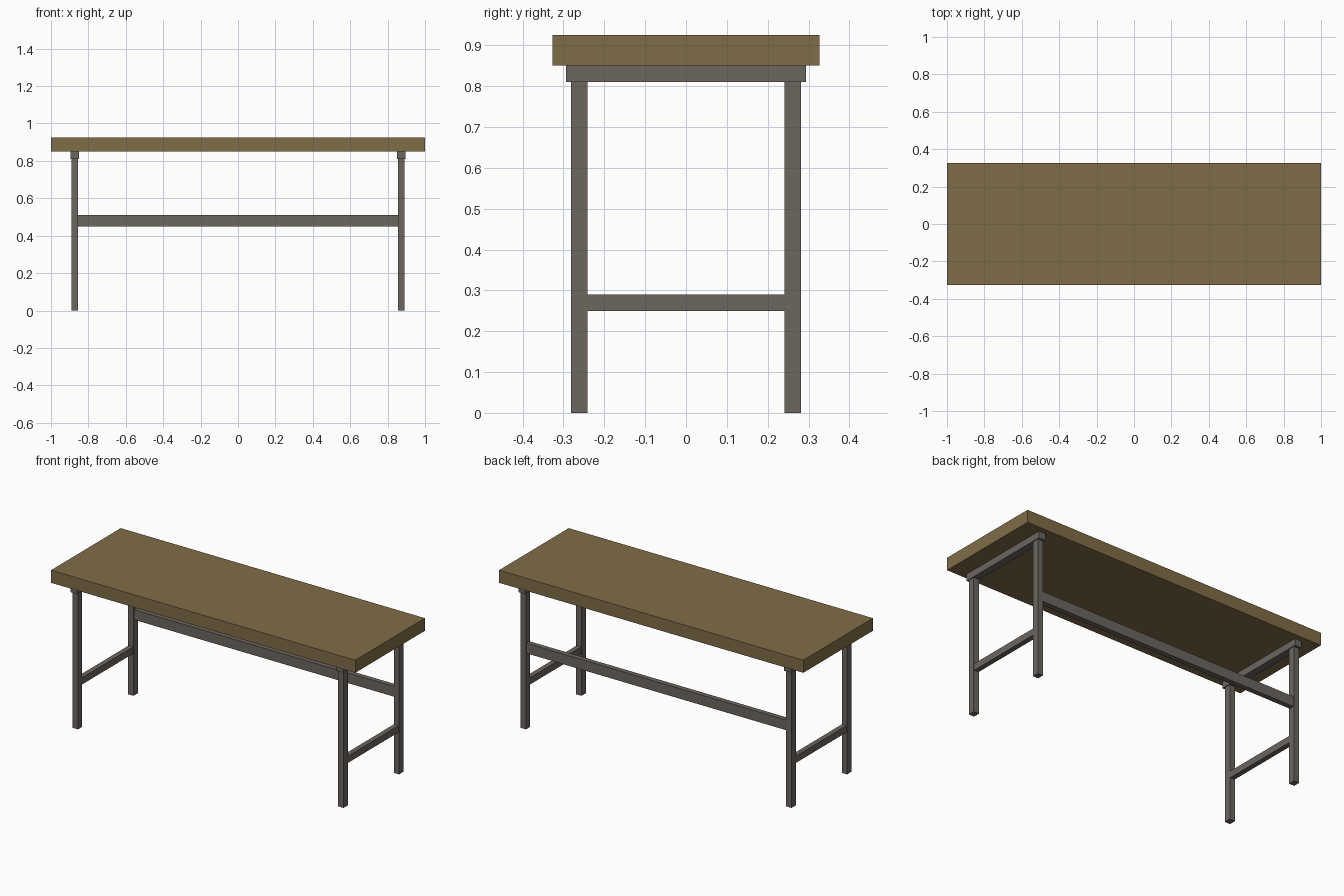
import bpy

if "Cube" in bpy.data.objects:
    bpy.data.objects.remove(bpy.data.objects["Cube"])


def srgb(r, g, b):
    """Convert 0-255 sRGB to linear RGBA."""
    def lin(c):
        c /= 255
        return c / 12.92 if c <= 0.04045 else ((c + 0.055) / 1.055) ** 2.4
    return (lin(r), lin(g), lin(b), 1.0)


def material(name, colour):
    mat = bpy.data.materials.new(name)
    mat.diffuse_color = colour
    mat.use_nodes = True
    mat.node_tree.nodes["Principled BSDF"].inputs["Base Color"].default_value = mat.diffuse_color
    return mat


wood = material("brown_wood", srgb(128, 109, 72))
metal = material("grey_metal", srgb(108, 102, 95))


def box(name, x, y, z, mat):
    """Box from (min, max) ranges on each axis."""
    bpy.ops.mesh.primitive_cube_add(size=1, location=[(a + b) / 2 for a, b in (x, y, z)])
    ob = bpy.context.object
    ob.name = name
    ob.scale = [b - a for a, b in (x, y, z)]
    bpy.ops.object.transform_apply(location=False, rotation=False, scale=True)
    ob.data.materials.append(mat)
    return ob


LEG_X, LEG_Y = 0.873, 0.261      # leg centres
HALF_X, HALF_Y = 0.0175, 0.02    # half leg section

# Thick table top
box("table_top", (-1, 1), (-0.327, 0.327), (0.85, 0.925), wood)

# End frames: two legs, a bearer under the top and a low cross rail
for side, sx in (("left", -1), ("right", 1)):
    cx = sx * LEG_X
    for end, sy in (("front", -1), ("back", 1)):
        cy = sy * LEG_Y
        box(f"{side}_{end}_leg", (cx - HALF_X, cx + HALF_X),
            (cy - HALF_Y, cy + HALF_Y), (0, 0.81), metal)
    box(f"{side}_bearer", (cx - 0.022, cx + 0.022), (-0.294, 0.294), (0.81, 0.85), metal)
    inner = LEG_Y - HALF_Y
    box(f"{side}_cross_rail", (cx - 0.015, cx + 0.015), (-inner, inner), (0.25, 0.29), metal)

# Long rail joining the back legs
span = LEG_X - HALF_X
box("back_long_rail", (-span, span), (LEG_Y - 0.015, LEG_Y + 0.015), (0.45, 0.51), metal)
